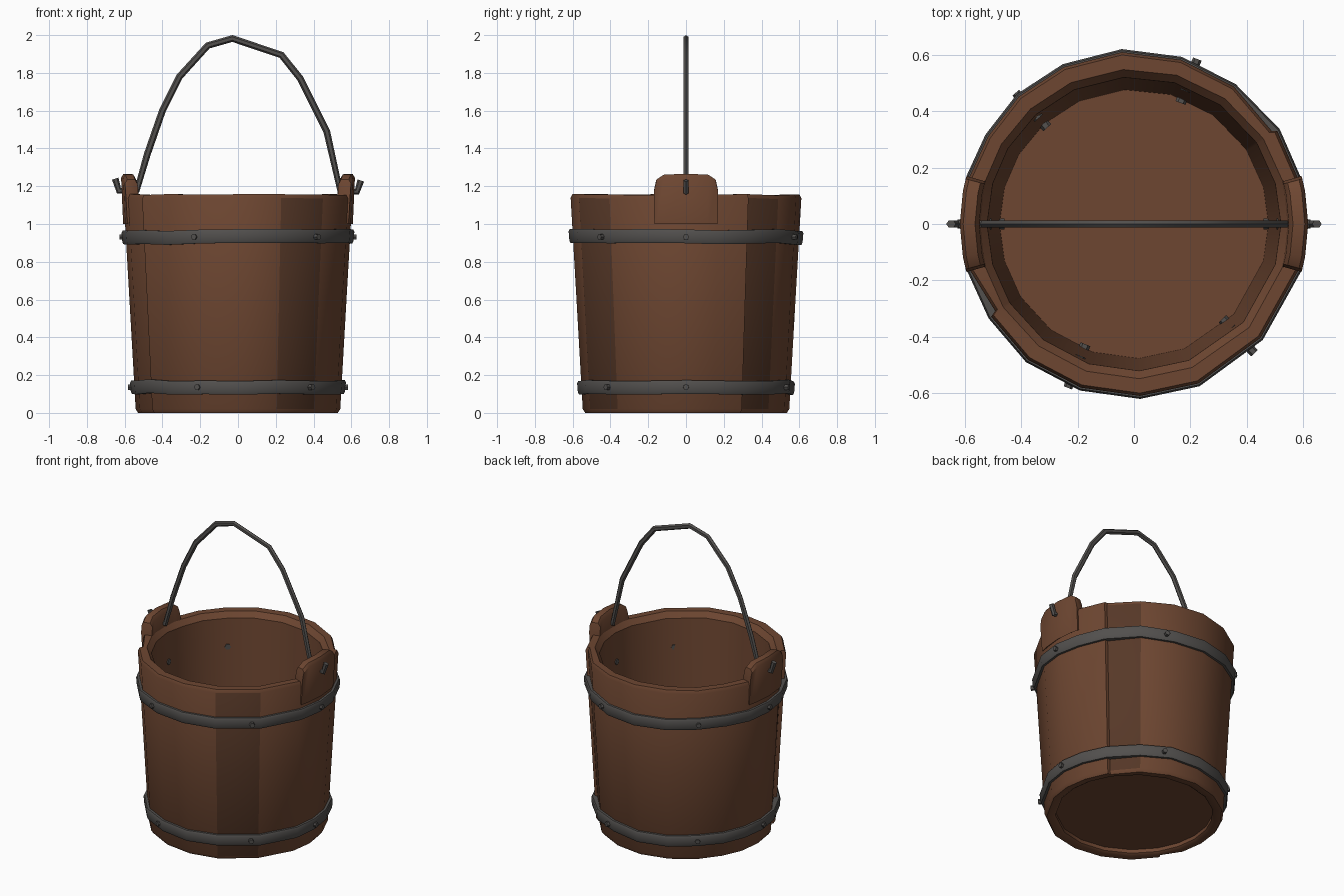
import bpy, bmesh, math, random
from mathutils import Vector, Matrix

if "Cube" in bpy.data.objects:
    bpy.data.objects.remove(bpy.data.objects["Cube"])
random.seed(4)


def material(name, rgb):
    m = bpy.data.materials.new(name)
    m.diffuse_color = (*rgb, 1)
    m.use_nodes = True
    m.node_tree.nodes["Principled BSDF"].inputs["Base Color"].default_value = m.diffuse_color
    return m


WOOD = material("brown_wood", (0.155, 0.062, 0.031))
DARK = material("dark_wood", (0.095, 0.04, 0.021))
IRON = material("grey_iron", (0.085, 0.08, 0.076))


def finish(bm, name, mats, angle=35):
    bmesh.ops.recalc_face_normals(bm, faces=bm.faces)
    me = bpy.data.meshes.new(name)
    bm.to_mesh(me)
    bm.free()
    ob = bpy.data.objects.new(name, me)
    bpy.context.collection.objects.link(ob)
    for m in mats:
        me.materials.append(m)
    bpy.ops.object.select_all(action='DESELECT')
    ob.select_set(True)
    bpy.context.view_layer.objects.active = ob
    bpy.ops.object.shade_smooth_by_angle(angle=math.radians(angle))
    return ob


def polar(r, deg, z):
    a = math.radians(deg)
    return Vector((r * math.cos(a), r * math.sin(a), z))


def outer(z):
    return 0.543 + 0.065 * z / 1.15


def loft(bm, columns, closed):
    """Joins closed cross-sections side by side."""
    cols = [[bm.verts.new(p) for p in c] for c in columns]
    n, k = len(cols), len(cols[0])
    faces = []
    for i in range(n if closed else n - 1):
        a, b = cols[i], cols[(i + 1) % n]
        for j in range(k):
            f = bm.faces.new((a[j], a[(j + 1) % k], b[(j + 1) % k], b[j]))
            faces.append((f, i, j))
    if not closed:
        bm.faces.new(cols[0])
        bm.faces.new(cols[-1])
    return faces


# Stave wall: one lofted ring, with two staves stepped inward
ANGLES = [0, 16, 33, 34, 54, 74, 94, 114, 132, 149, 164, 180, 196, 212, 213,
          232, 252, 272, 292, 318, 344]
STEP = {34: -0.014, 212: -0.022}
WOBBLE = {a: random.uniform(-0.004, 0.006) for a in ANGLES}
bm = bmesh.new()
columns = []
for a in ANGLES:
    d = WOBBLE[a] + STEP.get(a, 0)
    h = 1.155 + random.uniform(-0.004, 0.004)
    prof = [(0.49, 0), (0.53 + d, 0), (0.543 + d, 0.02), (0.576 + d, 0.6), (0.607 + d, h - 0.02),
            (0.597 + d, h), (0.55, h), (0.522, h - 0.035), (0.475, 0.01)]
    columns.append([polar(r, a, z) for r, z in prof])
for f, i, j in loft(bm, columns, True):
    low = ANGLES[i] in (292, 34) and j in (2, 3)
    f.material_index = 1 if low else 0
finish(bm, "bucket_wall", [WOOD, DARK])

# Floor disc
bm = bmesh.new()
bmesh.ops.create_cone(bm, cap_ends=True, segments=20, radius1=0.485, radius2=0.495,
                      depth=0.05, matrix=Matrix.Translation((0, 0, 0.06)))
finish(bm, "bucket_floor", [WOOD])

# Raised lugs that carry the handle
for name, turn in (("right_lug", 0), ("left_lug", 180)):
    bm = bmesh.new()
    columns = []
    for a, top in ((-16, 1.19), (-15, 1.235), (-11, 1.262), (0, 1.265),
                   (11, 1.262), (15, 1.235), (16, 1.19)):
        prof = [(0.54, 1.05), (0.608, 1.0), (0.619, top - 0.02), (0.607, top),
                (0.565, top), (0.55, top - 0.025)]
        columns.append([polar(r, a + turn, z) for r, z in prof])
    loft(bm, columns, False)
    finish(bm, name, [WOOD])

# Iron hoops and their rivets, which go right through the wall
RIVETS = (0, 69, 132, 180, 248, 313)
for name, z0, z1 in (("lower_hoop", 0.1, 0.172), ("upper_hoop", 0.895, 0.968)):
    bm = bmesh.new()
    columns = []
    for a in ANGLES:
        if a in STEP:
            continue
        s = random.uniform(-0.006, 0.006)
        r0, r1, w = outer(z0), outer(z1), WOBBLE[a]
        prof = [(r0 - 0.02, z0 + s), (r0 + 0.014 + w, z0 + s), (r0 + 0.02 + w, z0 + s + 0.012),
                (r1 + 0.02 + w, z1 + s - 0.012), (r1 + 0.014 + w, z1 + s), (r1 - 0.02, z1 + s)]
        columns.append([polar(r, a, z) for r, z in prof])
    loft(bm, columns, True)
    finish(bm, name, [IRON])
    zm = (z0 + z1) / 2
    bm = bmesh.new()
    for a in RIVETS:
        r_in, r_out = outer(zm) - 0.09, outer(zm) + 0.032
        m = (Matrix.Translation(polar((r_in + r_out) / 2, a, zm))
             @ Matrix.Rotation(math.radians(a), 4, 'Z') @ Matrix.Rotation(math.pi / 2, 4, 'Y'))
        bmesh.ops.create_cone(bm, cap_ends=True, segments=6, radius1=0.019, radius2=0.016,
                              depth=r_out - r_in, matrix=m)
    finish(bm, name + "_rivets", [IRON])

# Bent iron handle with hooked ends outside the lugs
PATH = [(-0.65, 1.24), (-0.63, 1.175), (-0.535, 1.18), (-0.48, 1.37), (-0.40, 1.60),
        (-0.31, 1.78), (-0.16, 1.945), (-0.03, 1.982), (0.23, 1.895), (0.33, 1.77),
        (0.47, 1.49), (0.54, 1.18), (0.63, 1.17), (0.65, 1.23)]
pts = [Vector((x, 0, z)) for x, z in PATH]
bm = bmesh.new()
columns = []
for i, p in enumerate(pts):
    d0 = (p - pts[i - 1]).normalized() if i else Vector()
    d1 = (pts[i + 1] - p).normalized() if i < len(pts) - 1 else Vector()
    t = (d0 + d1).normalized()
    n = Vector((-t.z, 0, t.x))
    side = Vector((0, 1, 0))
    columns.append([p + 0.018 * (math.cos(k * math.pi / 3) * n + math.sin(k * math.pi / 3) * side * 0.8)
                    for k in range(6)])
loft(bm, columns, False)
finish(bm, "handle", [IRON], 40)
